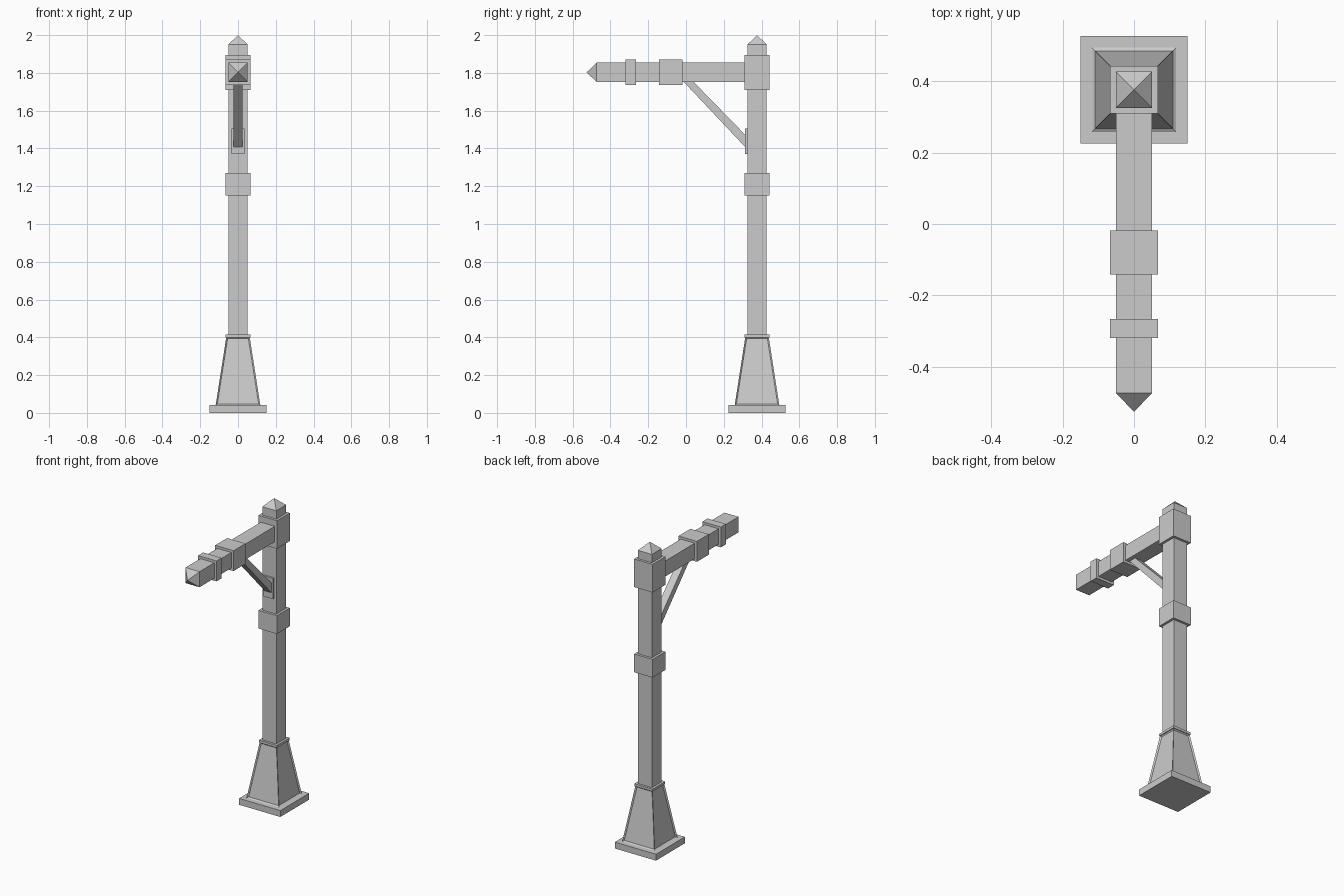
import bpy, bmesh
from mathutils import Vector

if "Cube" in bpy.data.objects:
    bpy.data.objects.remove(bpy.data.objects["Cube"])

POST_Y = 0.376   # post axis
ARM_Z = 1.803    # arm axis

metal = bpy.data.materials.new("plain_grey")
metal.diffuse_color = (0.6, 0.6, 0.6, 1)
metal.use_nodes = True
metal.node_tree.nodes["Principled BSDF"].inputs["Base Color"].default_value = metal.diffuse_color


def finish(name, bm):
    bmesh.ops.recalc_face_normals(bm, faces=bm.faces)
    me = bpy.data.meshes.new(name)
    bm.to_mesh(me)
    bm.free()
    me.materials.append(metal)
    ob = bpy.data.objects.new(name, me)
    bpy.context.collection.objects.link(ob)
    return ob


def loft(name, axis, rings, tip=None, panel=None):
    """Square rings (position, half width) along 'z' (post) or 'y' (arm)."""
    def point(u, v, t):
        return Vector((u, POST_Y + v, t)) if axis == 'z' else Vector((u, t, ARM_Z + v))
    bm = bmesh.new()
    loops = [[bm.verts.new(point(a * h, b * h, t))
              for a, b in ((-1, -1), (1, -1), (1, 1), (-1, 1))] for t, h in rings]
    sides = []
    for lo, hi in zip(loops, loops[1:]):
        for i in range(4):
            j = (i + 1) % 4
            sides.append(bm.faces.new((lo[i], lo[j], hi[j], hi[i])))
    bm.faces.new(loops[0])
    if tip is None:
        bm.faces.new(loops[-1])
    else:
        apex = bm.verts.new(point(0, 0, tip))
        for i in range(4):
            bm.faces.new((loops[-1][i], loops[-1][(i + 1) % 4], apex))
    if panel:
        # recessed panels on the side faces
        bmesh.ops.recalc_face_normals(bm, faces=bm.faces)
        bmesh.ops.inset_individual(bm, faces=sides, thickness=panel[0], depth=-panel[1])
    return finish(name, bm)


def extrude_x(name, profile, half):
    """Extrude a (y, z) outline across x."""
    bm = bmesh.new()
    a = [bm.verts.new((-half, y, z)) for y, z in profile]
    b = [bm.verts.new((half, y, z)) for y, z in profile]
    bm.faces.new(a)
    bm.faces.new(b)
    for i in range(len(a)):
        j = (i + 1) % len(a)
        bm.faces.new((a[i], a[j], b[j], b[i]))
    return finish(name, bm)


# Foot
loft("base_plate", 'z', [(0, 0.15), (0.042, 0.15)])
loft("tapered_base", 'z', [(0.042, 0.118), (0.402, 0.062)], panel=(0.011, 0.008))
loft("base_collar", 'z', [(0.40, 0.066), (0.416, 0.066)])

# Post with pointed top and collars
loft("post", 'z', [(0.40, 0.051), (1.95, 0.051)], tip=2.0)
loft("middle_collar", 'z', [(1.15, 0.067), (1.27, 0.067)])
loft("top_collar", 'z', [(1.71, 0.067), (1.895, 0.067)])

# Arm with pointed end and bands
loft("arm", 'y', [(POST_Y, 0.051), (-0.473, 0.051)], tip=-0.526)
loft("arm_wide_band", 'y', [(-0.142, 0.067), (-0.018, 0.067)])
loft("arm_narrow_band", 'y', [(-0.319, 0.067), (-0.266, 0.067)])

# Diagonal brace and its mounting plate
extrude_x("brace", [(-0.02, 1.761), (0.032, 1.761), (0.327, 1.458), (0.327, 1.393)], 0.025)
extrude_x("brace_plate", [(0.312, 1.37), (0.33, 1.37), (0.33, 1.505), (0.312, 1.505)], 0.035)
